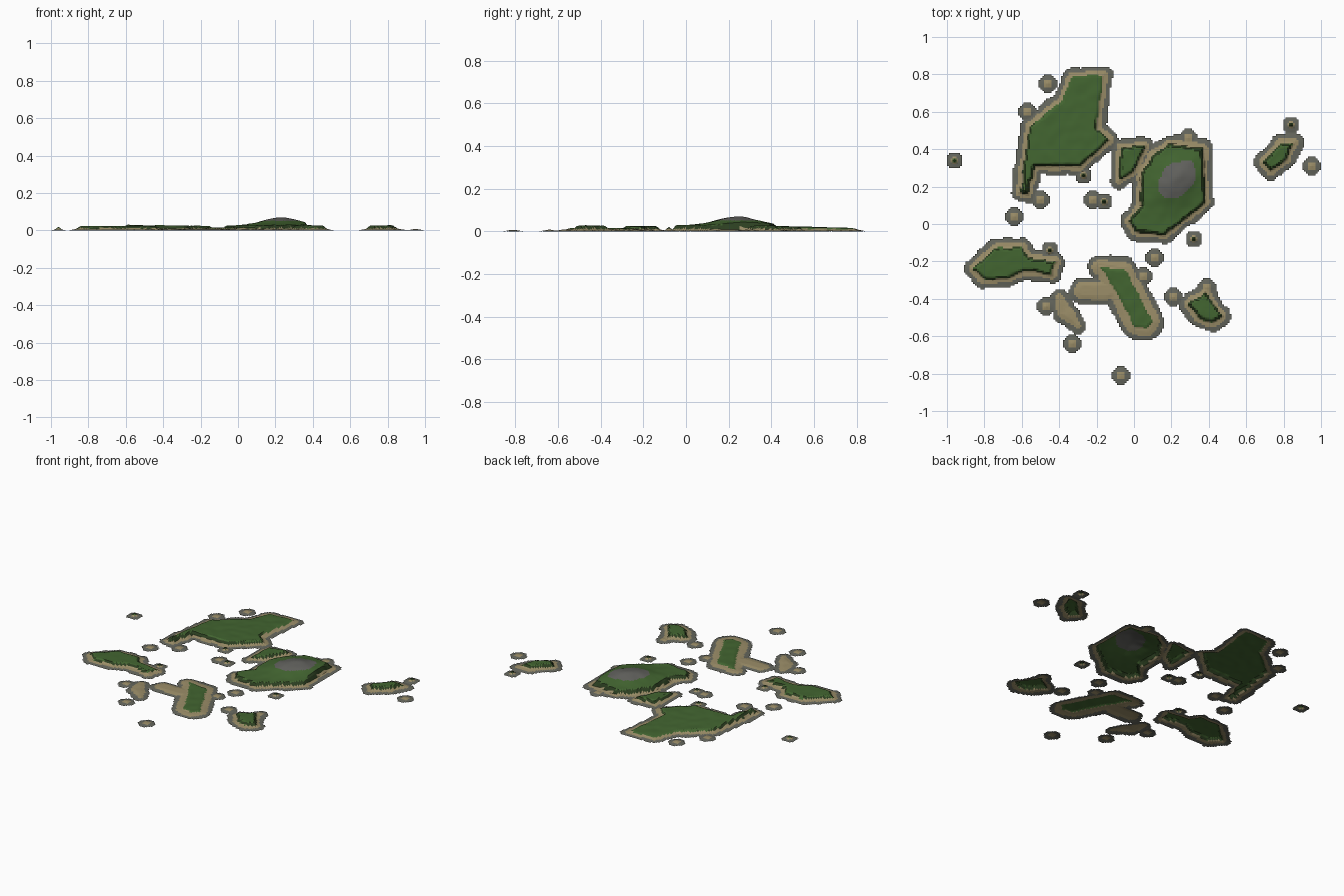
import bpy, bmesh, math
from mathutils import Vector, noise

if "Cube" in bpy.data.objects:
    bpy.data.objects.remove(bpy.data.objects["Cube"])

CELL = 0.01


def mat(name, rgb):
    m = bpy.data.materials.new(name)
    m.diffuse_color = (*rgb, 1)
    m.use_nodes = True
    m.node_tree.nodes["Principled BSDF"].inputs["Base Color"].default_value = m.diffuse_color
    return m


MATS = [mat("wet_shore", (0.13, 0.135, 0.11)), mat("sand", (0.33, 0.27, 0.14)),
        mat("grass", (0.055, 0.13, 0.03)), mat("cliff", (0.025, 0.05, 0.015)),
        mat("rock", (0.12, 0.12, 0.11))]
SHORE, SAND, GRASS, CLIFF, ROCK = range(5)


def flat(h):
    return lambda x, y: h


def tilt(x, y):
    # sinks gently to the north
    return max(.004, .017 - .028 * (y - .38))


def peak(x, y):
    # broad hill with a diagonal summit ridge
    u, v = (x + y - .47) * .707, (y - x - .01) * .707
    return .019 + .041 * math.exp(-(u / .155) ** 2 - (v / .11) ** 2)


lands = []


def land(name, beach, top, *core):
    """An inner outline in hundredths; the beach is a rounded band around it."""
    pts = [(a / 100, b / 100) for a, b in core]
    xs, ys = zip(*pts)
    m = beach + .02
    lands.append((name, beach, top, pts, (min(xs) - m, max(xs) + m, min(ys) - m, max(ys) + m)))


# Large islands
land("north_island", .047, tilt, (-16, 80), (-33, 79), (-39, 66), (-56, 52), (-61, 17),
     (-57, 16), (-53, 31), (-29, 31), (-13, 45), (-20, 51))
land("mountain_island", .047, peak, (0, -4), (-3, 2), (4, 10), (3, 24), (9, 36), (19, 43),
     (37, 41), (38, 11), (16, -6))
land("mountain_lobe", .045, flat(.016), (-8, 23), (-7, 41), (6, 42), (4, 36), (0, 28))
land("west_island", .048, flat(.015), (-86, -24), (-75, -13), (-60, -12), (-56, -18),
     (-42, -20), (-44, -27), (-59, -25), (-68, -29), (-80, -30))
land("south_island", .065, flat(.006), (-18, -23), (-5, -24), (10, -52), (7, -56), (0, -55),
     (-8, -40))
land("south_beach", .075, flat(0), (-27, -36), (-11, -35))
land("southeast_island", .048, flat(.018), (29, -43), (38, -36), (47, -49), (42, -53), (34, -50))
land("east_island", .047, flat(.018), (69, 33), (78, 43), (86, 44), (82, 35), (73, 28))
land("sandbar", .045, flat(0), (-40, -39), (-39, -48), (-30, -54))

# Small round islets, with a grassy knob or only sand
for spot in [(-96, 34), (-27, 26), (84, 53), (32, -8), (-45, -14), (-16, 12)]:
    land("grassy_islets", .044, flat(.012), spot)
for spot in [(-46, 75), (-57, 60), (-50, 13), (-64, 4), (-22, 13), (95, 31), (29, 46),
             (-33, -64), (-7, -81), (21, -39), (39, -34), (11, -18), (5, -28), (-47, -44)]:
    land("sandy_islets", .048, flat(0), spot)


def inland(x, y, pts):
    """Signed distance to an outline, positive inside."""
    best, inside = 9, False
    for (ax, ay), (bx, by) in zip(pts, pts[1:] + pts[:1]):
        ex, ey, px, py = bx - ax, by - ay, x - ax, y - ay
        t = min(1, max(0, (px * ex + py * ey) / (ex * ex + ey * ey or 1)))
        best = min(best, math.hypot(px - t * ex, py - t * ey))
        if (ay > y) != (by > y) and x < ax + (y - ay) * ex / ey:
            inside = not inside
    return best if inside else -best


def terrain(x, y):
    """Highest land here: height, distance from the coast, owner, beach width."""
    best = None
    for name, beach, top, pts, (x0, x1, y0, y1) in lands:
        if not (x0 < x < x1 and y0 < y < y1):
            continue
        d = inland(x, y, pts) + beach
        if len(pts) > 1:
            d += .011 * noise.noise(Vector((x * 16, y * 16, 3)))
        if d <= 0:
            continue
        # islet knobs rise inside the beach, islands rise behind it
        start = beach - (.02 if len(pts) == 1 else .003)
        t = min(1, max(0, (d - start) / .018))
        h = .009 * min(d / .05, 1) + top(x, y) * t * t * (3 - 2 * t)
        h += .0025 * noise.noise(Vector((x * 18, y * 18, 0))) * t
        if best is None or h > best[0]:
            best = (h, d, name, start)
    return best


# Sample the terrain on a grid and give each cell to the island that owns it
meshes, corner = {}, {}


def height(i, j):
    if (i, j) not in corner:
        t = terrain(i * CELL, j * CELL)
        corner[i, j] = max(0, t[0]) if t else 0
    return corner[i, j]


for i in range(-100, 100):
    for j in range(-88, 88):
        t = terrain((i + .5) * CELL, (j + .5) * CELL)
        if not t:
            continue
        h, d, name, start = t
        bm, verts = meshes.setdefault(name, (bmesh.new(), {}))
        quad = []
        for a, b in ((i, j), (i + 1, j), (i + 1, j + 1), (i, j + 1)):
            if (a, b) not in verts:
                verts[a, b] = bm.verts.new((a * CELL, b * CELL, height(a, b)))
            quad.append(verts[a, b])
        f = bm.faces.new(quad)
        f.normal_update()
        # Colour bands run from the waterline up to the summit
        if d < .025:
            f.material_index = SHORE
        elif d < start or h < .0105:
            f.material_index = SAND
        elif f.normal.z < .78:
            f.material_index = CLIFF
        elif h > .051:
            f.material_index = ROCK
        else:
            f.material_index = GRASS

for name, (bm, _) in meshes.items():
    me = bpy.data.meshes.new(name)
    bm.to_mesh(me)
    bm.free()
    for m in MATS:
        me.materials.append(m)
    bpy.context.collection.objects.link(bpy.data.objects.new(name, me))
